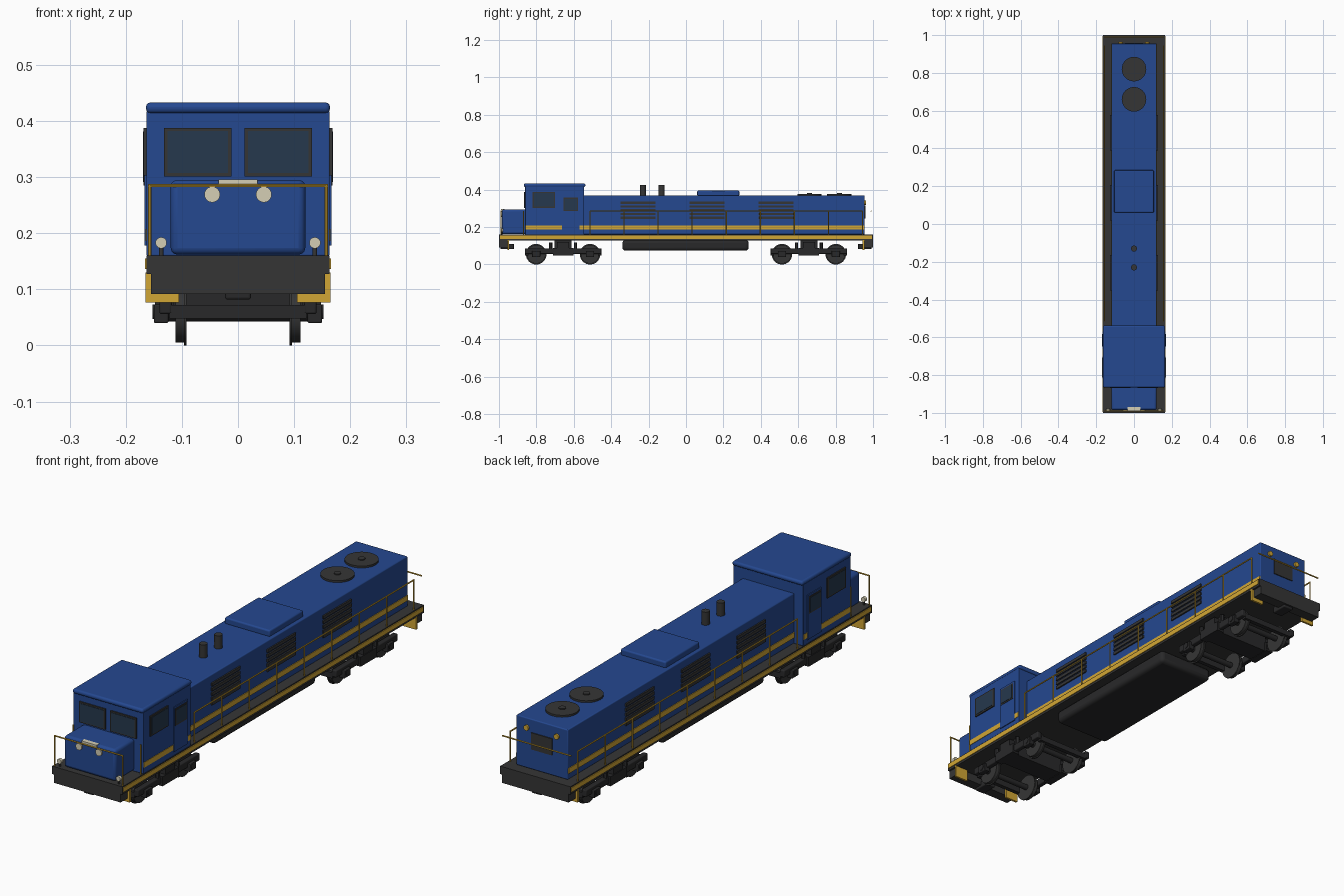
import bpy
import math

if "Cube" in bpy.data.objects:
    bpy.data.objects.remove(bpy.data.objects["Cube"], do_unlink=True)


def material(name, r, g, b):
    m = bpy.data.materials.new(name)
    m.use_nodes = True
    m.diffuse_color = (r, g, b, 1)
    bsdf = next(n for n in m.node_tree.nodes if n.type == 'BSDF_PRINCIPLED')
    bsdf.inputs["Base Color"].default_value = (r, g, b, 1)
    return m


BLUE = material("body blue", 0.018, 0.065, 0.28)
YELLOW = material("safety yellow", 0.64, 0.38, 0.035)
DARK = material("dark grey", 0.036, 0.036, 0.036)
BLACK = material("underframe black", 0.022, 0.022, 0.023)
GLASS = material("window glass", 0.019, 0.04, 0.075)
CREAM = material("lamp cream", 0.66, 0.62, 0.46)


def finish(name, mat):
    ob = bpy.context.object
    ob.name = ob.data.name = name
    ob.data.materials.append(mat)
    return ob


def box(name, mat, x, y, z, bevel=0.0):
    """Box from (min, max) ranges on each axis."""
    spans = (x, y, z)
    bpy.ops.mesh.primitive_cube_add(size=1, location=[(a + b) / 2 for a, b in spans])
    ob = finish(name, mat)
    ob.scale = [abs(b - a) for a, b in spans]
    bpy.ops.object.transform_apply(location=False, rotation=False, scale=True)
    if bevel:
        mod = ob.modifiers.new("rounded edges", 'BEVEL')
        mod.width = bevel
        mod.segments = 3
        bpy.ops.object.shade_smooth_by_angle()
    return ob


def rod(name, mat, centre, radius, length, axis='Z', sides=24):
    turn = {'X': (0, math.pi / 2, 0), 'Y': (math.pi / 2, 0, 0), 'Z': (0, 0, 0)}[axis]
    bpy.ops.mesh.primitive_cylinder_add(vertices=sides, radius=radius, depth=length,
                                        location=centre, rotation=turn)
    ob = finish(name, mat)
    bpy.ops.object.shade_smooth_by_angle()
    return ob


def sided(s, a, b):
    return tuple(sorted((s * a, s * b)))


def around(c, half):
    return (c - half, c + half)


# Deck, hood, nose and cab
box("deck", DARK, (-0.163, 0.163), (-1, 1), (0.127, 0.16))
box("long_hood", BLUE, (-0.12, 0.12), (-0.55, 0.955), (0.16, 0.37), 0.004)
box("nose", BLUE, (-0.12, 0.12), (-0.985, -0.85), (0.162, 0.295), 0.012)
box("cab", BLUE, (-0.163, 0.163), (-0.86, -0.545), (0.16, 0.418), 0.002)
box("cab_roof", BLUE, (-0.164, 0.164), (-0.866, -0.538), (0.414, 0.433), 0.008)
box("fuel_tank", BLACK, (-0.13, 0.13), (-0.34, 0.335), (0.074, 0.13), 0.016)

# Roof equipment
box("roof_hatch", BLUE, (-0.105, 0.105), (0.06, 0.285), (0.366, 0.395), 0.006)
for y in (-0.23, -0.13):
    rod("exhaust_stack", DARK, (0, y, 0.395), 0.016, 0.06)
for y in (0.66, 0.82):
    rod("roof_fan", DARK, (0, y, 0.373), 0.065, 0.01, sides=32)
    rod("fan_hub", DARK, (0, y, 0.378), 0.014, 0.008)

# Front windows and nose lamps
box("number_board", CREAM, (-0.035, 0.035), (-0.989, -0.97), (0.284, 0.296))
for s in (-1, 1):
    box("front_window_frame", DARK, sided(s, 0.012, 0.132), (-0.865, -0.857), (0.301, 0.388))
    box("front_window_glass", GLASS, sided(s, 0.018, 0.126), (-0.867, -0.86), (0.307, 0.382))
    rod("headlamp", CREAM, (s * 0.046, -0.986, 0.269), 0.014, 0.012, 'Y')
    rod("marker_lamp", CREAM, (s * 0.137, -0.985, 0.183), 0.01, 0.012, 'Y')
    rod("marker_lamp_stem", DARK, (s * 0.137, -0.984, 0.168), 0.004, 0.02)
    rod("rear_lamp", YELLOW, (s * 0.07, 0.957, 0.33), 0.011, 0.012, 'Y')
box("rear_grille", DARK, (-0.048, 0.048), (0.95, 0.959), (0.245, 0.315))

# Side details
for s in (-1, 1):
    box("deck_stripe", YELLOW, sided(s, 0.16, 0.166), (-0.995, 0.995), (0.136, 0.155))
    box("hood_stripe", YELLOW, sided(s, 0.118, 0.123), (-0.545, 0.953), (0.186, 0.208))
    box("cab_stripe", YELLOW, sided(s, 0.16, 0.165), (-0.858, -0.547), (0.186, 0.208))
    box("side_window_frame", DARK, sided(s, 0.16, 0.168), (-0.82, -0.70), (0.303, 0.388))
    box("side_window_glass", GLASS, sided(s, 0.16, 0.1695), (-0.813, -0.707), (0.31, 0.381))
    box("cab_door", BLUE, sided(s, 0.16, 0.1665), (-0.662, -0.57), (0.178, 0.365))
    box("door_window_frame", DARK, sided(s, 0.16, 0.168), (-0.655, -0.577), (0.285, 0.357))
    box("door_window_glass", GLASS, sided(s, 0.16, 0.1695), (-0.649, -0.583), (0.291, 0.351))
    for y in (-0.257, 0.112, 0.482):
        for i in range(5):
            z = 0.25 + 0.02 * i
            box("louvre_slat", DARK, sided(s, 0.118, 0.126), around(y, 0.094), around(z, 0.0065))

    # Handrails
    for i in range(9):
        rod("rail_post", YELLOW, (s * 0.157, -0.513 + 0.182 * i, 0.222), 0.003, 0.126, sides=8)
    rod("side_rail", YELLOW, (s * 0.157, 0.215, 0.285), 0.003, 1.458, 'Y', 8)
    rod("front_rail_post", YELLOW, (s * 0.157, -0.99, 0.222), 0.003, 0.126, sides=8)
    rod("cab_grab_rail", YELLOW, (s * 0.157, -0.868, 0.222), 0.003, 0.126, sides=8)

for e in (-1, 1):
    rod("end_rail", YELLOW, (0, e * 0.99, 0.285), 0.003, 0.32, 'X', 8)
    # End beam, coupler and corner steps
    box("end_beam", DARK, (-0.155, 0.155), sided(e, 0.955, 1), (0.092, 0.159))
    box("coupler", BLACK, (-0.023, 0.023), sided(e, 0.92, 0.992), (0.082, 0.11), 0.004)
    for s in (-1, 1):
        box("corner_step", YELLOW, sided(s, 0.105, 0.165), sided(e, 0.945, 0.954), (0.077, 0.13))

    # Bogie
    c = e * 0.657
    box("bogie_bolster", BLACK, (-0.12, 0.12), around(c, 0.045), (0.05, 0.128))
    for s in (-1, 1):
        box("bogie_side_frame", BLACK, sided(s, 0.118, 0.14), around(c, 0.205), (0.056, 0.086), 0.004)
        box("spring_seat", BLACK, sided(s, 0.115, 0.148), around(c, 0.055), (0.048, 0.088))
        box("spring_block", BLACK, sided(s, 0.115, 0.145), around(c, 0.032), (0.085, 0.12))
        for d in (-1, 1):
            rod("damper", BLACK, (s * 0.132, c + d * 0.066, 0.1), 0.009, 0.035, sides=12)
    for d in (-1, 1):
        box("bogie_end_beam", BLACK, (-0.122, 0.122), around(c + d * 0.195, 0.009), (0.048, 0.072))
        y = c + d * 0.144
        rod("axle", BLACK, (0, y, 0.055), 0.012, 0.25, 'X', 16)
        for s in (-1, 1):
            rod("wheel_tread", DARK, (s * 0.102, y, 0.055), 0.05, 0.018, 'X', 32)
            rod("wheel_flange", DARK, (s * 0.094, y, 0.055), 0.055, 0.005, 'X', 32)
            box("axle_box", BLACK, sided(s, 0.124, 0.15), around(y, 0.022), (0.04, 0.073), 0.003)
            rod("axle_cap", BLACK, (s * 0.137, y, 0.06), 0.013, 0.03, 'X', 16)
